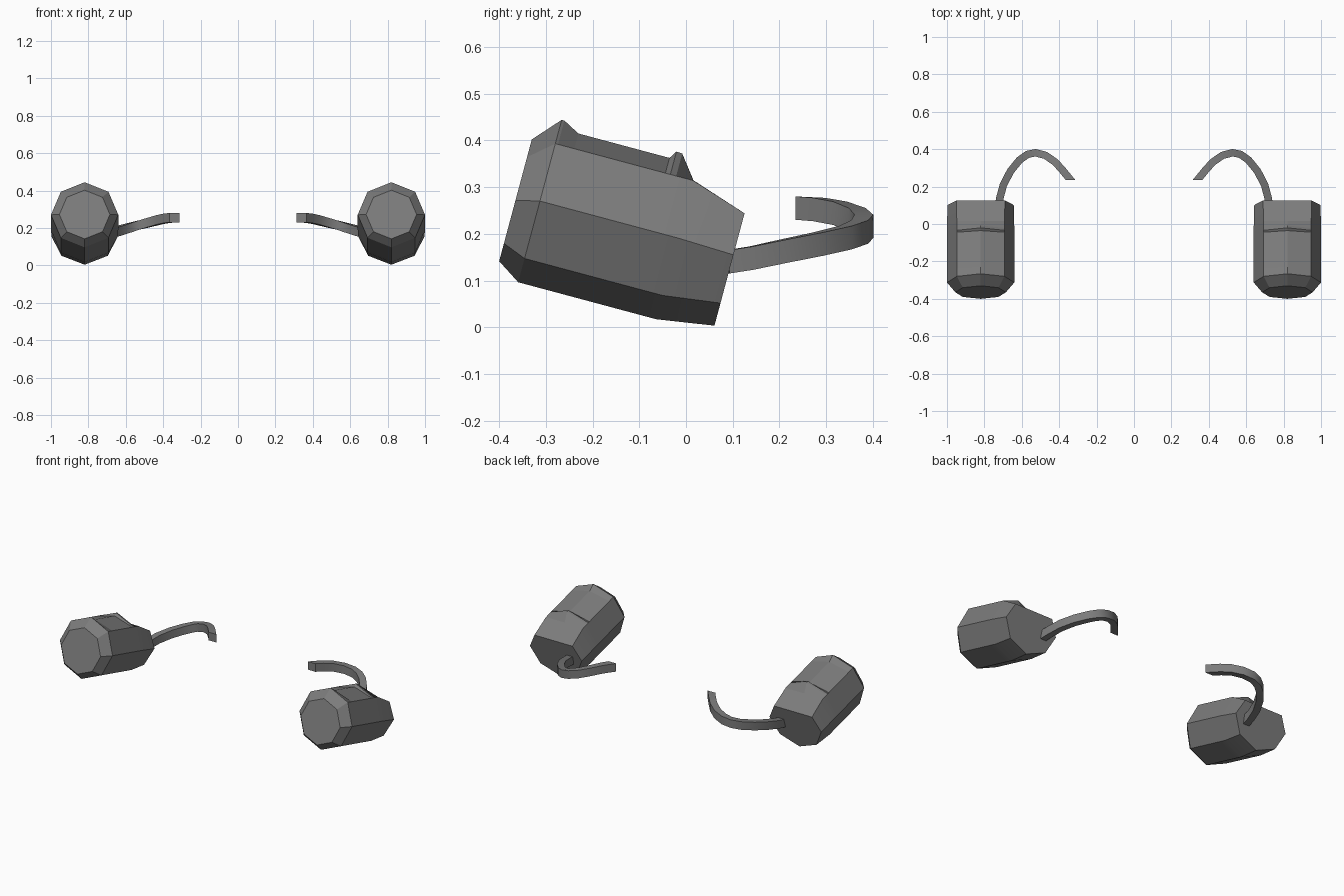
import bpy, bmesh
from math import sin, cos, radians
from mathutils import Vector

old = bpy.data.objects.get("Cube")
if old:
    bpy.data.objects.remove(old)

grey = bpy.data.materials.new("dark grey")
grey.use_nodes = True
grey.diffuse_color = (0.2, 0.2, 0.2, 1)
grey.node_tree.nodes["Principled BSDF"].inputs["Base Color"].default_value = (0.2, 0.2, 0.2, 1)


def loft(name, rings, smooth_angle):
    """Skin closed rings of points, cap both ends and mirror left to right."""
    bm = bmesh.new()
    rows = [[bm.verts.new(p) for p in ring] for ring in rings]
    n = len(rows[0])
    for a, b in zip(rows, rows[1:]):
        for i in range(n):
            j = (i + 1) % n
            bm.faces.new((a[i], a[j], b[j], b[i]))
    bm.faces.new(rows[0])
    bm.faces.new(rows[-1])
    bmesh.ops.recalc_face_normals(bm, faces=bm.faces[:])
    mesh = bpy.data.meshes.new(name)
    bm.to_mesh(mesh)
    bm.free()
    mesh.materials.append(grey)
    obj = bpy.data.objects.new(name, mesh)
    bpy.context.collection.objects.link(obj)
    obj.modifiers.new("mirror", "MIRROR").use_mirror_merge = False
    bpy.ops.object.select_all(action="DESELECT")
    obj.select_set(True)
    bpy.context.view_layer.objects.active = obj
    bpy.ops.object.shade_smooth_by_angle(angle=radians(smooth_angle))
    return obj


# Octagonal pods, nose tipped up
TILT = radians(15)
POD_X = 0.82


def tilted(x, s, t):
    return Vector((POD_X + x, s * cos(TILT) + t * sin(TILT), t * cos(TILT) - s * sin(TILT)))


def octagon(s, centre, radius, top=None):
    pts = []
    for k in range(8):
        a = radians(45 * k)
        t = centre + radius * cos(a)
        if k == 0 and top is not None:
            t = top
        pts.append(tilted(radius * sin(a), s, t))
    return pts


rings = [octagon(-0.423, 0.168, 0.135)]
# Top ridge height along the body: front lip, sunken panel, rear lip, drop
for s, top in [(-0.372, None), (-0.366, None), (-0.33, 0.341), (-0.128, 0.341),
               (-0.117, 0.358), (-0.104, 0.357), (-0.066, 0.308)]:
    rings.append(octagon(s, 0.18, 0.18, top))
# Rear end with a flat top edge
half = [(0.13, 0.268), (0.177, 0.176), (0.125, 0.069)]
section = [(0, 0.268)] + half + [(0, 0.019)] + [(-x, t) for x, t in reversed(half)]
rings.append([tilted(x, 0.058, t) for x, t in section])
loft("pods", rings, 12)

# Curved arms behind the pods
path = [Vector(p) for p in [
    (0.725, 0.09, 0.14), (0.717, 0.14, 0.148), (0.698, 0.21, 0.163),
    (0.66, 0.283, 0.178), (0.612, 0.342, 0.192), (0.57, 0.372, 0.204),
    (0.527, 0.381, 0.216), (0.473, 0.367, 0.23), (0.42, 0.33, 0.244),
    (0.38, 0.285, 0.252), (0.339, 0.235, 0.255)]]
arm = []
for i, p in enumerate(path):
    d = path[min(i + 1, len(path) - 1)] - path[max(i - 1, 0)]
    side = Vector((d.y, -d.x, 0)).normalized() * 0.02
    if i == len(path) - 1:
        side = Vector((-0.026, 0, 0))  # end cut straight across
    up = Vector((0, 0, 0.025))
    arm.append([p + side + up, p - side + up, p - side - up, p + side - up])
loft("arms", arm, 35)
